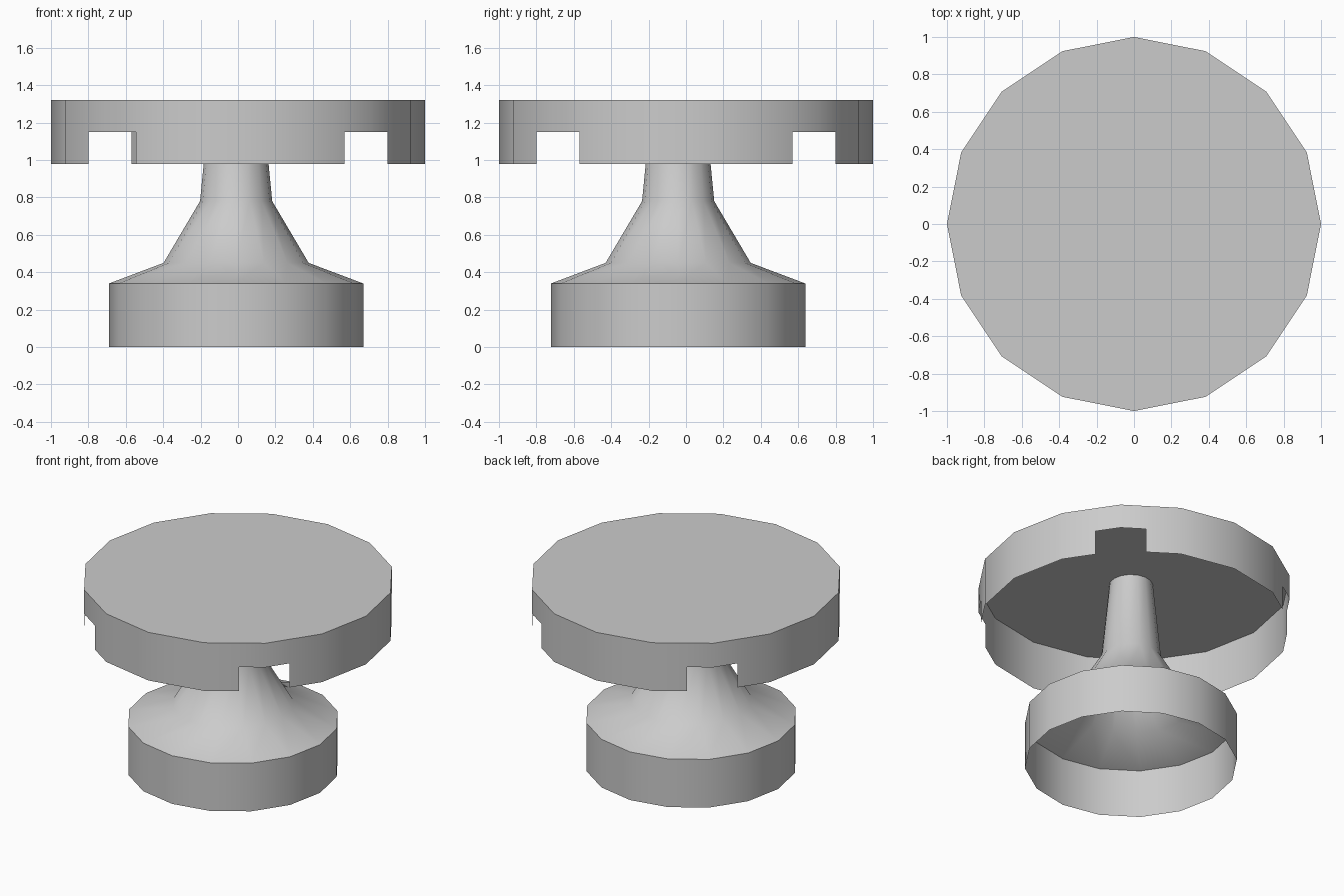
import bpy, bmesh
from math import cos, sin, tau, radians
from mathutils import Vector

SIDES = 16

cube = bpy.data.objects.get("Cube")
if cube:
    bpy.data.objects.remove(cube, do_unlink=True)

grey = bpy.data.materials.new("plain grey")
grey.use_nodes = True
colour = (0.6, 0.6, 0.6, 1)
grey.diffuse_color = colour
grey.node_tree.nodes["Principled BSDF"].inputs["Base Color"].default_value = colour


def circle(radius, centre=(0, 0)):
    return [Vector((centre[0] + radius * cos(tau * i / SIDES),
                    centre[1] + radius * sin(tau * i / SIDES))) for i in range(SIDES)]


def ring(bm, points, z):
    return [bm.verts.new((p.x, p.y, z)) for p in points]


def bridge(bm, low, high, skip=()):
    """Join two rings with quads, leaving out the skipped segments."""
    n = len(low)
    for i in range(n):
        j = (i + 1) % n
        if i not in skip:
            bm.faces.new((low[i], low[j], high[j], high[i]))


def finish(bm, name):
    # Drop points left unused inside the notches
    bmesh.ops.delete(bm, geom=[v for v in bm.verts if not v.link_faces], context='VERTS')
    mesh = bpy.data.meshes.new(name)
    bm.to_mesh(mesh)
    bm.free()
    mesh.materials.append(grey)
    obj = bpy.data.objects.new(name, mesh)
    bpy.context.collection.objects.link(obj)
    bpy.ops.object.select_all(action='DESELECT')
    obj.select_set(True)
    bpy.context.view_layer.objects.active = obj
    bpy.ops.object.shade_smooth_by_angle(angle=radians(45))
    return obj


# Table top: a thin hollow cap whose skirt has a notch on each diagonal
corners = circle(1.0)
outline, notch = [], set()
for i, p in enumerate(corners):
    if i % 4 == 2:
        after = 0.5 if i == 10 else 0.425
        outline.append(p.lerp(corners[i - 1], 0.425))
        notch.update((len(outline) - 1, len(outline)))
        outline += [p, p.lerp(corners[i + 1], after)]
    else:
        outline.append(p)

bm = bmesh.new()
bottom, middle, top = (ring(bm, outline, z) for z in (0.98, 1.15, 1.32))
bridge(bm, bottom, middle, notch)
bridge(bm, middle, top)
bm.faces.new(top)
finish(bm, "table_top")

# Pedestal: hollow drum, sloped shoulder, flared neck and tapering column
profile = [(0.68, 0), (0.68, 0.34), (0.388, 0.45), (0.193, 0.78), (0.14, 1.32)]
bm = bmesh.new()
rings = [ring(bm, circle(r, (-0.01, -0.042)), z) for r, z in profile]
for low, high in zip(rings, rings[1:]):
    bridge(bm, low, high)
finish(bm, "pedestal")
